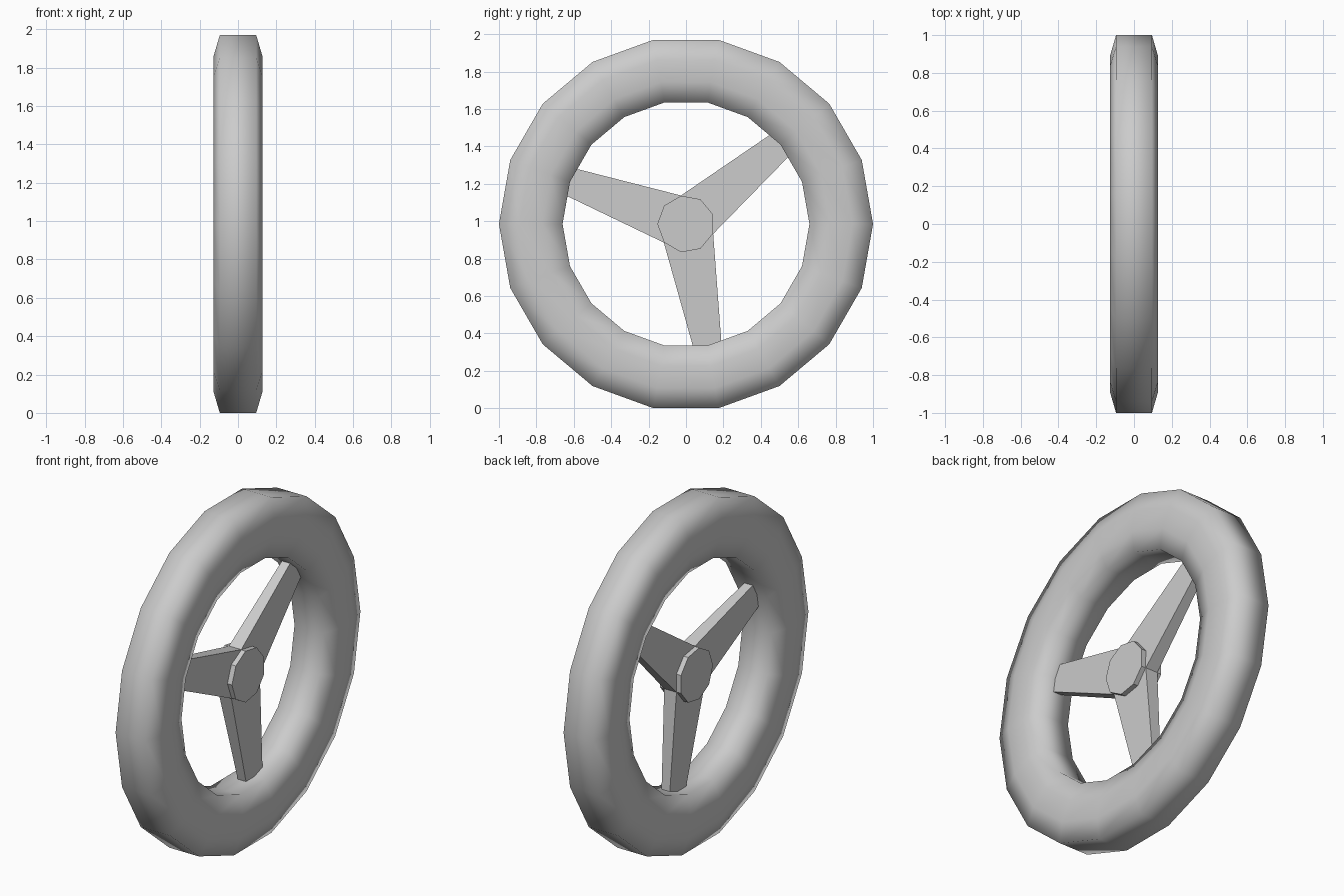
import bpy, bmesh
from math import sin, cos, radians, pi

cube = bpy.data.objects.get("Cube")
if cube:
    bpy.data.objects.remove(cube, do_unlink=True)

CENTRE_Z = 0.985

grey = bpy.data.materials.new("plain grey")
grey.use_nodes = True
colour = (0.6, 0.6, 0.6, 1)
grey.diffuse_color = colour
grey.node_tree.nodes["Principled BSDF"].inputs["Base Color"].default_value = colour


def polar(x, radius, angle):
    """Point in the wheel plane, measured from +y towards +z."""
    return (x, radius * cos(angle), radius * sin(angle))


def make_object(name, bm, smooth=False):
    bmesh.ops.recalc_face_normals(bm, faces=bm.faces)
    for face in bm.faces:
        face.smooth = smooth
    mesh = bpy.data.meshes.new(name)
    bm.to_mesh(mesh)
    bm.free()
    mesh.materials.append(grey)
    obj = bpy.data.objects.new(name, mesh)
    obj.location.z = CENTRE_Z
    bpy.context.collection.objects.link(obj)
    return obj


def bridge(bm, loop_a, loop_b):
    n = len(loop_a)
    for i in range(n):
        j = (i + 1) % n
        bm.faces.new((loop_a[i], loop_a[j], loop_b[j], loop_b[i]))


# Rim: a rounded box section swept round the x axis
half = [(0.095, 1.0), (0.127, 0.89), (0.127, 0.77), (0.095, 0.66)]
section = half + [(-x, r) for x, r in reversed(half)]
segments = 18
bm = bmesh.new()
loops = [[bm.verts.new(polar(x, r, 2 * pi * k / segments)) for x, r in section]
         for k in range(segments)]
for k in range(segments):
    bridge(bm, loops[k], loops[(k + 1) % segments])
make_object("rim", bm, smooth=True)

# Hub: nine-sided disc
bm = bmesh.new()
sides = 9
caps = [[bm.verts.new(polar(x, 0.153, pi + 2 * pi * k / sides)) for k in range(sides)]
        for x in (-0.068, 0.068)]
bridge(bm, *caps)
for cap in caps:
    bm.faces.new(cap)
make_object("hub", bm)

# Spokes: three bars tapering in width and thickness
for name, degrees in (("rear_spoke", 40), ("front_spoke", 160), ("lower_spoke", 280)):
    a = radians(degrees)
    bm = bmesh.new()
    ends = []
    for radius, width, depth in ((0.077, 0.134, 0.04), (0.72, 0.07, 0.025)):
        ends.append([bm.verts.new((sx * depth,
                                   radius * cos(a) - sw * width * sin(a),
                                   radius * sin(a) + sw * width * cos(a)))
                     for sx, sw in ((-1, -1), (1, -1), (1, 1), (-1, 1))])
    bridge(bm, *ends)
    for end in ends:
        bm.faces.new(end)
    make_object(name, bm)
